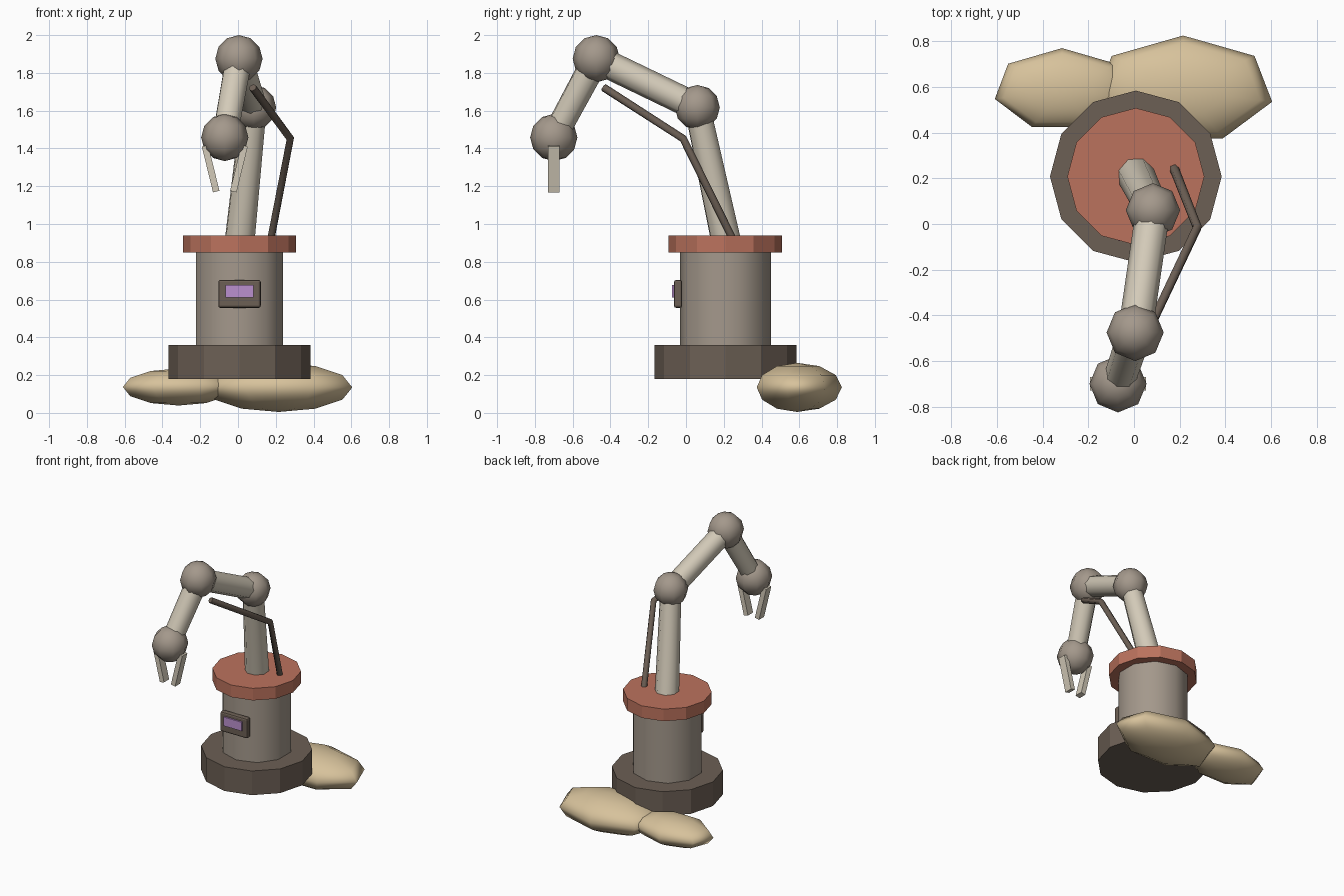
import bpy, math
from mathutils import Vector

cube = bpy.data.objects.get("Cube")
if cube:
    bpy.data.objects.remove(cube, do_unlink=True)


def material(name, r, g, b):
    m = bpy.data.materials.new(name)
    m.use_nodes = True
    m.diffuse_color = (r, g, b, 1)
    bsdf = next(n for n in m.node_tree.nodes if n.type == 'BSDF_PRINCIPLED')
    bsdf.inputs["Base Color"].default_value = (r, g, b, 1)
    bsdf.inputs["Roughness"].default_value = 0.8
    return m


DARK = material("dark brown", 0.15, 0.115, 0.09)
GREY = material("warm grey", 0.37, 0.315, 0.26)
CREAM = material("pale cream", 0.65, 0.59, 0.48)
RUST = material("rust orange", 0.50, 0.17, 0.11)
SAND = material("sand", 0.68, 0.54, 0.33)
SCREEN = material("lilac screen", 0.50, 0.28, 0.62)


def finish(name, mat, smooth=False):
    ob = bpy.context.object
    ob.name = name
    ob.data.materials.append(mat)
    if smooth:
        bpy.ops.object.shade_smooth_by_angle(angle=math.radians(65))
    return ob


def drum(name, radius, z0, z1, sides, mat, smooth=False):
    bpy.ops.mesh.primitive_cylinder_add(
        vertices=sides, radius=radius, depth=z1 - z0,
        location=(0.008, 0.208, (z0 + z1) / 2))
    return finish(name, mat, smooth)


def ball(name, centre, radii, sides, mat):
    bpy.ops.mesh.primitive_uv_sphere_add(segments=sides, ring_count=6,
                                         radius=1, location=centre)
    bpy.context.object.scale = radii
    ob = finish(name, mat)
    bpy.ops.object.shade_smooth()
    return ob


def link(name, start, end, r0, r1):
    a, b = Vector(start), Vector(end)
    bpy.ops.mesh.primitive_cone_add(vertices=8, radius1=r0, radius2=r1,
                                    depth=(b - a).length, location=(a + b) / 2)
    ob = finish(name, CREAM, True)
    ob.rotation_euler = (b - a).to_track_quat('Z', 'Y').to_euler()
    return ob


def box(name, centre, size, mat, tilt=0, bevel=0):
    bpy.ops.mesh.primitive_cube_add(size=1, location=centre)
    ob = finish(name, mat)
    ob.scale = size
    ob.rotation_euler.y = tilt
    if bevel:
        bpy.ops.object.transform_apply(location=False, rotation=False, scale=True)
        mod = ob.modifiers.new("Bevel", 'BEVEL')
        mod.width = bevel
        mod.segments = 2
    return ob


# Pedestal
drum("base_plinth", 0.376, 0.18, 0.36, 12, DARK)
drum("column", 0.241, 0.36, 0.85, 10, GREY, True)
drum("turntable", 0.30, 0.85, 0.94, 12, RUST)

# Boulders behind the base
ball("large_boulder", (0.215, 0.588, 0.135), (0.40, 0.237, 0.13), 7, SAND)
ball("small_boulder", (-0.315, 0.588, 0.137), (0.302, 0.182, 0.098), 7, SAND)

# Arm joints and links
root = (0.01, 0.21, 0.92)
shoulder = (0.083, 0.06, 1.617)
elbow = (0.005, -0.475, 1.875)
wrist = (-0.07, -0.70, 1.458)
for name, centre, r in (("shoulder_joint", shoulder, 0.119),
                        ("elbow_joint", elbow, 0.125),
                        ("wrist_joint", wrist, 0.125)):
    ball(name, centre, (r, r, r), 8, GREY)
link("lower_arm", root, shoulder, 0.083, 0.072)
link("upper_arm", shoulder, elbow, 0.075, 0.075)
link("forearm", elbow, wrist, 0.075, 0.07)

# Gripper fingers
for side, label in ((-1, "right"), (1, "left")):
    box(label + "_finger", (wrist[0] + side * 0.075, wrist[1], 1.293),
        (0.035, 0.06, 0.25), CREAM, side * 0.24)

# Bent hydraulic hose
curve = bpy.data.curves.new("hose", 'CURVE')
curve.dimensions = '3D'
curve.bevel_depth = 0.021
curve.bevel_resolution = 1
curve.use_fill_caps = True
spline = curve.splines.new('POLY')
path = ((0.175, 0.245, 0.925), (0.277, -0.015, 1.452), (0.078, -0.435, 1.722))
spline.points.add(len(path) - 1)
for point, co in zip(spline.points, path):
    point.co = (*co, 1)
curve.materials.append(DARK)
bpy.context.collection.objects.link(bpy.data.objects.new("hose", curve))

# Control panel
box("panel_housing", (0.008, -0.042, 0.63), (0.225, 0.044, 0.148), DARK, bevel=0.012)
box("panel_screen", (0.008, -0.067, 0.643), (0.15, 0.016, 0.066), SCREEN)
